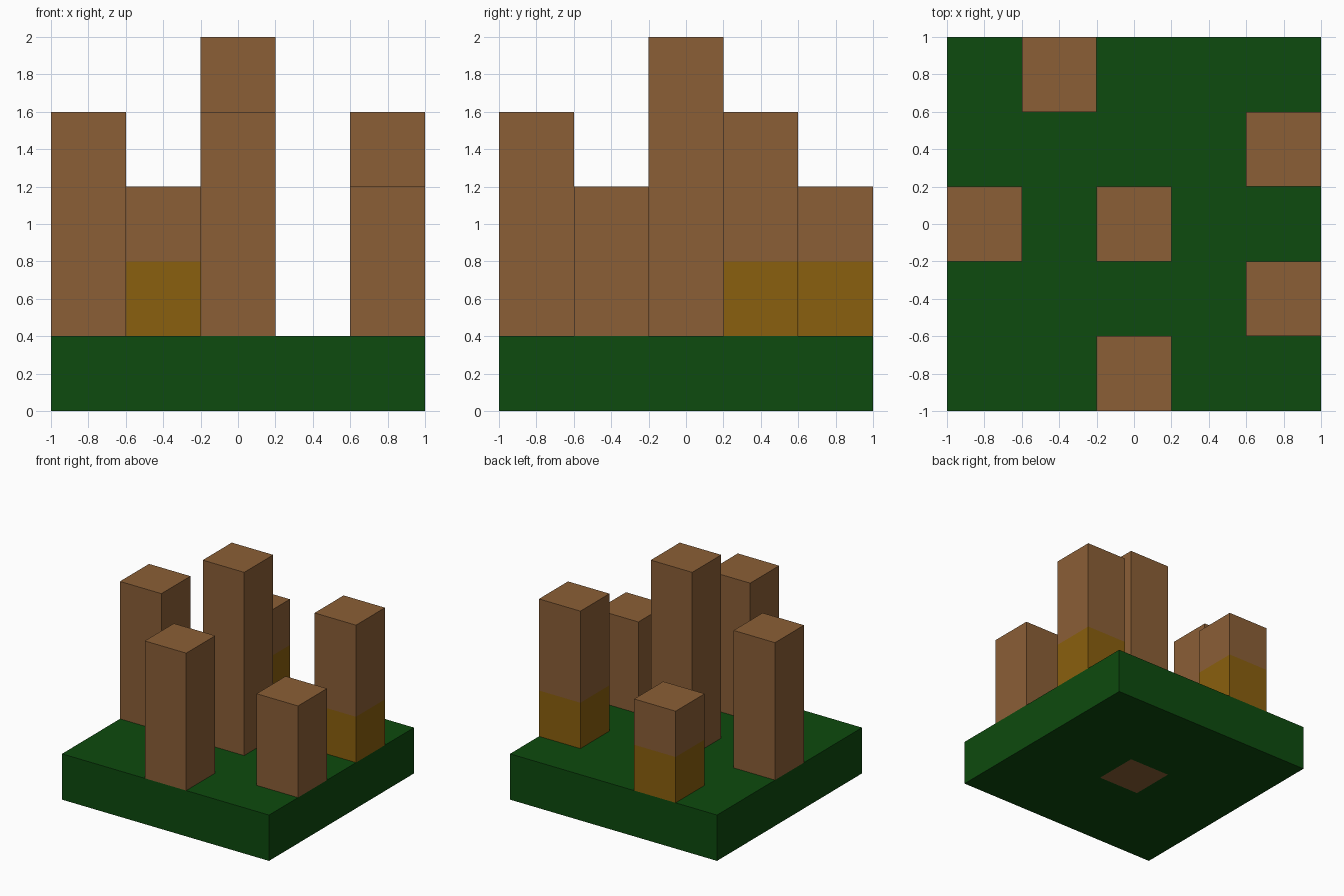
import bpy, bmesh

if "Cube" in bpy.data.objects:
    bpy.data.objects.remove(bpy.data.objects["Cube"])


def material(name, rgb):
    m = bpy.data.materials.new(name)
    m.diffuse_color = (*rgb, 1.0)
    m.use_nodes = True
    m.node_tree.nodes["Principled BSDF"].inputs["Base Color"].default_value = m.diffuse_color
    return m


GREEN = material("dark green", (0.004, 0.069, 0.0044))
BROWN = material("wood brown", (0.258, 0.114, 0.037))
GOLD = material("golden brown", (0.254, 0.115, 0.0044))

U = 0.4  # side of one block


def finish(name, bm, mats):
    bmesh.ops.recalc_face_normals(bm, faces=bm.faces)
    me = bpy.data.meshes.new(name)
    bm.to_mesh(me)
    bm.free()
    for m in mats:
        me.materials.append(m)
    ob = bpy.data.objects.new(name, me)
    bpy.context.collection.objects.link(ob)
    return ob


def square(bm, half, x, y, z):
    return [bm.verts.new((x + sx * half, y + sy * half, z))
            for sx, sy in ((-1, -1), (1, -1), (1, 1), (-1, 1))]


def bridge(bm, a, b, mat=0):
    for i in range(4):
        j = (i + 1) % 4
        bm.faces.new((a[i], a[j], b[j], b[i])).material_index = mat


# Base slab: square plate with an opening where the centre post passes through
bm = bmesh.new()
loops = [square(bm, h, 0, 0, z) for h, z in ((1, 0), (1, U), (U / 2, U), (U / 2, 0))]
for a, b in zip(loops, loops[1:] + loops[:1]):
    bridge(bm, a, b)
finish("base_slab", bm, [GREEN])


# Square posts, some with a golden foot one block high
def post(name, x, y, bottom, top, gold_foot=False):
    bm = bmesh.new()
    heights = [bottom, 2 * U, top] if gold_foot else [bottom, top]
    rings = [square(bm, U / 2, x, y, z) for z in heights]
    foot = 1 if gold_foot else 0
    bm.faces.new(rings[0][::-1]).material_index = foot
    for i in range(len(rings) - 1):
        bridge(bm, rings[i], rings[i + 1], foot if i == 0 else 0)
    bm.faces.new(rings[-1])
    finish(name, bm, [BROWN, GOLD])


post("centre_post", 0.0, 0.0, 0.0, 2.0)
post("front_post", 0.0, -0.8, U, 1.6)
post("left_post", -0.8, 0.0, U, 1.6)
post("right_front_post", 0.8, -0.4, U, 1.2)
post("right_back_post", 0.8, 0.4, U, 1.6, gold_foot=True)
post("back_post", -0.4, 0.8, U, 1.2, gold_foot=True)
